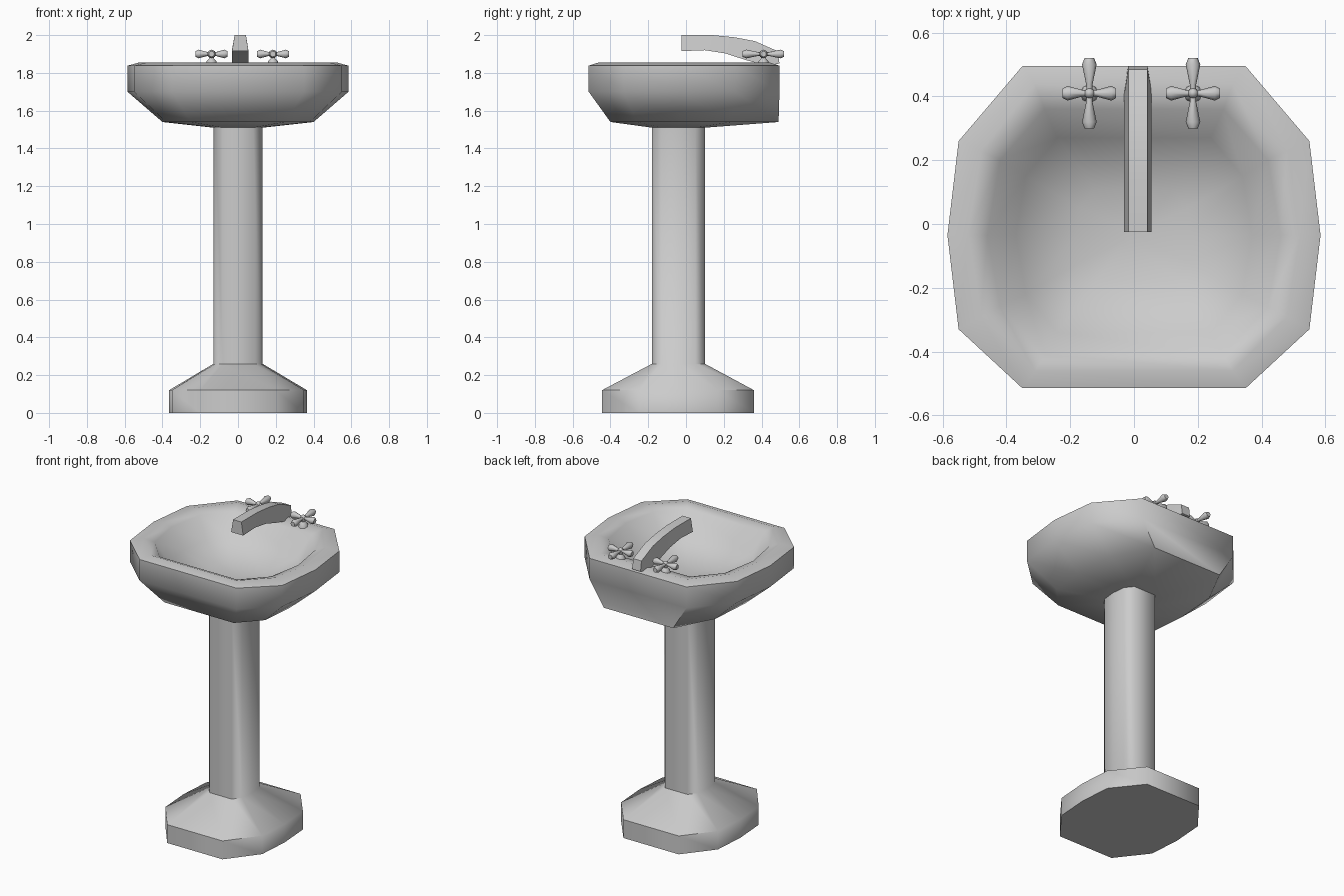
import bpy, bmesh, math
from mathutils import Vector

if "Cube" in bpy.data.objects:
    bpy.data.objects.remove(bpy.data.objects["Cube"])


def make(name, rings, angle=60):
    """Loft closed rings of equal length into a capped solid."""
    bm = bmesh.new()
    add_loft(bm, rings)
    return finish(name, bm, angle)


def add_loft(bm, rings):
    vs = [[bm.verts.new(p) for p in r] for r in rings]
    n = len(vs[0])
    for a, b in zip(vs, vs[1:]):
        for i in range(n):
            bm.faces.new((a[i], a[(i + 1) % n], b[(i + 1) % n], b[i]))
    bm.faces.new(vs[0][::-1])
    bm.faces.new(vs[-1])


def finish(name, bm, angle):
    bmesh.ops.recalc_face_normals(bm, faces=bm.faces)
    me = bpy.data.meshes.new(name)
    bm.to_mesh(me)
    bm.free()
    ob = bpy.data.objects.new(name, me)
    bpy.context.collection.objects.link(ob)
    bpy.ops.object.select_all(action='DESELECT')
    ob.select_set(True)
    bpy.context.view_layer.objects.active = ob
    bpy.ops.object.shade_smooth_by_angle(angle=math.radians(angle))
    return ob


def outline(xs, ys, z):
    """Ten-sided ring from the right half, back to front, mirrored in x."""
    half = [(x, y, z) for x, y in zip(xs, ys)]
    return half + [(-x, y, z) for x, y, z in half[::-1]]


# Pedestal: slab foot, sloped shoulder, column
foot = (.20, .35, .365, .35, .20), (.36, .17, -.04, -.25, -.445)
col = (.08, .12, .13, .12, .08), (.10, .05, -.04, -.13, -.18)
make("pedestal", [outline(*foot, 0), outline(*foot, .12),
                  outline(*col, .26), outline(*col, 1.52)])

# Basin: underside, outer wall, rolled rim, bowl
rim = (.35, .55, .585, .55, .35), (.495, .26, -.035, -.33, -.515)
make("basin", [
    outline(*col, 1.51),
    outline((.25, .38, .40, .38, .25), (.49, .24, -.035, -.26, -.40), 1.54),
    outline(*rim, 1.70),
    outline(*rim, 1.838),
    outline((.31, .48, .52, .48, .31), (.44, .23, -.035, -.29, -.46), 1.856),
    outline((.28, .42, .46, .42, .28), (.36, .20, -.035, -.26, -.41), 1.835),
    outline((.24, .34, .37, .34, .24), (.27, .15, -.035, -.22, -.34), 1.71),
    outline((.12, .17, .18, .17, .12), (.11, .05, -.035, -.12, -.18), 1.64),
    outline((.02, .03, .03, .03, .02), (0, -.02, -.035, -.05, -.07), 1.63),
])

# Spout: tapered section swept along an arch (top y, z, bottom y, z)
stations = [(-.025, 2.0, -.025, 1.915), (.14, 2.0, .10, 1.92),
            (.26, 1.988, .21, 1.903), (.365, 1.968, .31, 1.87),
            (.485, 1.915, .40, 1.845), (.495, 1.85, .42, 1.835)]
make("spout", [[(-.018, ty, tz), (.042, ty, tz), (.055, by, bz), (-.032, by, bz)]
               for ty, tz, by, bz in stations], 35)


# Cross-shaped tap handles
def revolve(bm, start, direction, profile, sides=8):
    d = Vector(direction)
    u = d.orthogonal().normalized()
    v = d.cross(u)
    rings = []
    for t, r in profile:
        c = Vector(start) + d * t
        rings.append([c + r * (u * math.cos(a) + v * math.sin(a))
                      for a in (math.tau * i / sides for i in range(sides))])
    add_loft(bm, rings)


for side, x in (("left", -.14), ("right", .185)):
    bm = bmesh.new()
    hub = (x, .41, 1.90)
    revolve(bm, (x, .41, 1.84), (0, 0, 1),
            [(0, .03), (.022, .026), (.038, .011), (.052, .017), (.068, .016), (.078, .006)])
    for dx, dy, length in ((1, 0, .084), (-1, 0, .084), (0, 1, .11), (0, -1, .11)):
        revolve(bm, hub, (dx, dy, 0),
                [(0, .009), (length * .25, .010), (length * .82, .023), (length, .015)])
    finish(side + "_tap_handle", bm, 50)
